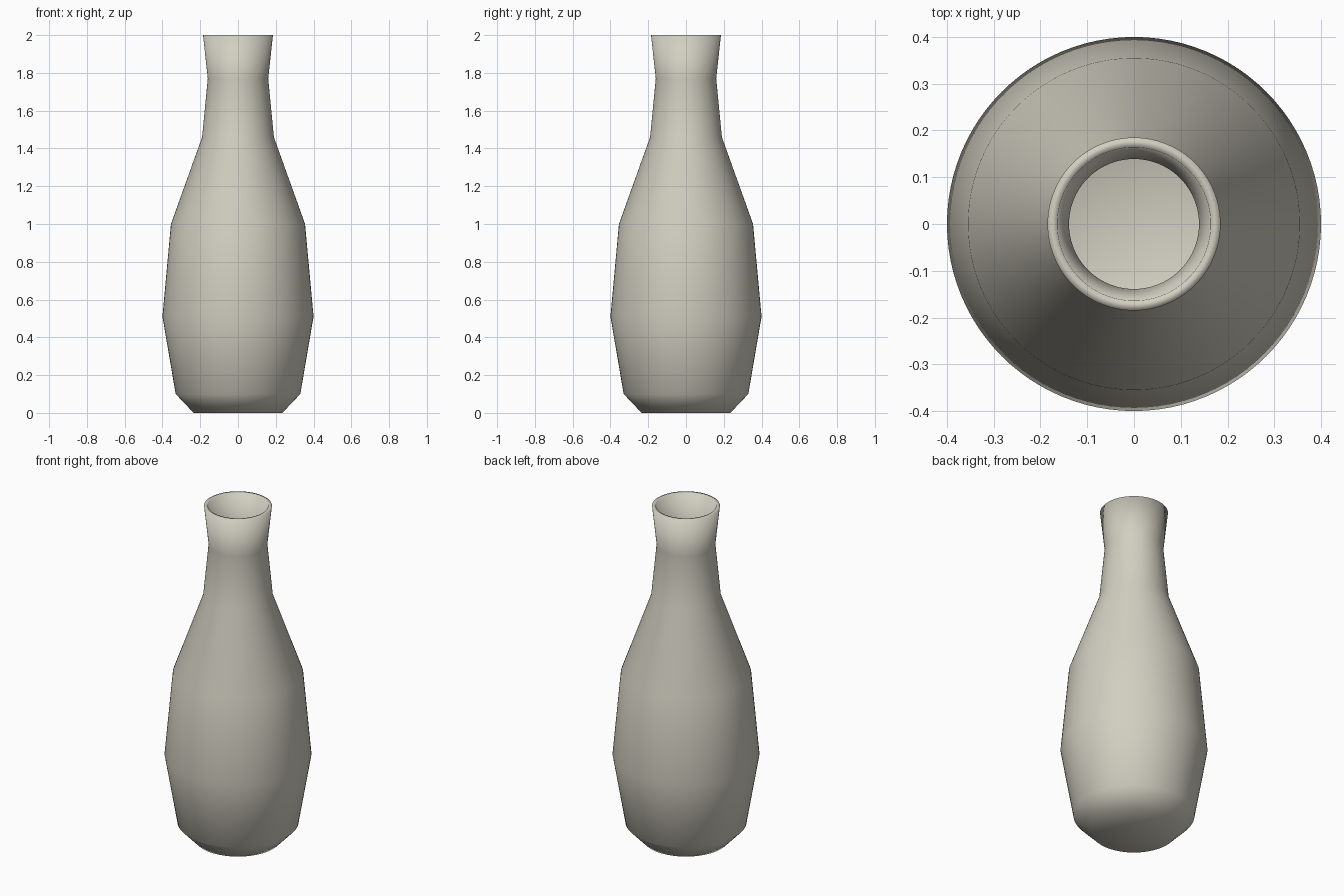
import bpy
import bmesh
import math
from mathutils import Matrix, Vector

cube = bpy.data.objects.get("Cube")
if cube:
    bpy.data.objects.remove(cube)

glaze = bpy.data.materials.new("warm_grey_glaze")
glaze.use_nodes = True
colour = (0.64, 0.62, 0.53, 1)
glaze.diffuse_color = colour
glaze.node_tree.nodes["Principled BSDF"].inputs["Base Color"].default_value = colour

# Outer wall (radius, height) from foot to lip
outer = [(0.235, 0), (0.33, 0.1), (0.4, 0.51), (0.355, 1.0),
         (0.19, 1.46), (0.16, 1.77), (0.185, 2.0)]
WALL = 0.021

# Inner wall follows the outer one at the wall thickness, back down to the floor
inner = [(r - WALL, z) for r, z in outer[1:]]
inner = inner[::-1] + [(outer[0][0] - 0.012, WALL)]
profile = [(0, 0)] + outer + inner + [(0, WALL)]

# Turn the profile around the vertical axis
bm = bmesh.new()
verts = [bm.verts.new((r, 0, z)) for r, z in profile]
edges = [bm.edges.new(pair) for pair in zip(verts, verts[1:])]
bmesh.ops.spin(bm, geom=verts + edges, axis=(0, 0, 1), cent=(0, 0, 0),
               angle=math.tau, steps=96, use_merge=True)
bmesh.ops.remove_doubles(bm, verts=bm.verts, dist=0.0001)
bmesh.ops.recalc_face_normals(bm, faces=bm.faces)
for face in bm.faces:
    face.smooth = True

mesh = bpy.data.meshes.new("bottle")
bm.to_mesh(mesh)
bm.free()
mesh.materials.append(glaze)
bottle = bpy.data.objects.new("bottle", mesh)
bpy.context.collection.objects.link(bottle)
